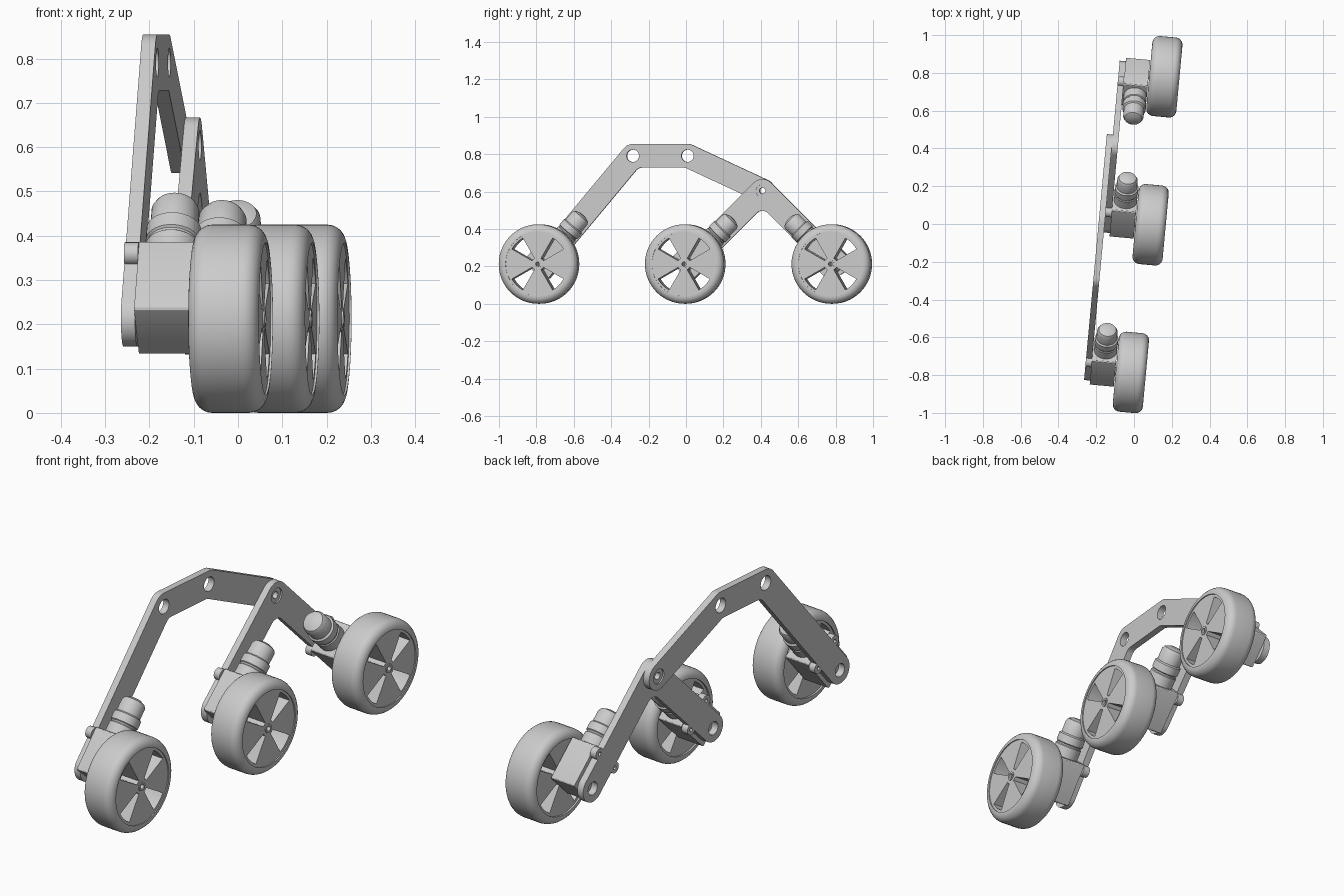
import bpy, bmesh, math
from mathutils import Matrix, Vector

if "Cube" in bpy.data.objects:
    bpy.data.objects.remove(bpy.data.objects["Cube"])

YAW = Matrix.Rotation(math.radians(-5.3), 4, 'Z')          # whole assembly is slightly turned
# profile axes (x, y, depth) -> (length y, height z, sideways x)
SIDE = Matrix(((0, 0, 1, 0), (1, 0, 0, 0), (0, 1, 0, 0), (0, 0, 0, 1)))
HW = 0.063                                                # half width of the arms


def add(name, me, smooth=True):
    ob = bpy.data.objects.new(name, me)
    bpy.context.collection.objects.link(ob)
    me.transform(YAW)
    if smooth:
        bpy.ops.object.select_all(action='DESELECT')
        ob.select_set(True)
        bpy.context.view_layer.objects.active = ob
        bpy.ops.object.shade_smooth_by_angle(angle=math.radians(30))
    return ob


def circle(c, r, n=32):
    return [(c[0] + r * math.cos(2 * math.pi * i / n), c[1] + r * math.sin(2 * math.pi * i / n)) for i in range(n)]


def fillet(pts, n=8):
    """Round each (point, radius) corner of a closed polygon."""
    out = []
    for i, (p, r) in enumerate(pts):
        p = Vector(p)
        a = (Vector(pts[i - 1][0]) - p).normalized()
        b = (Vector(pts[(i + 1) % len(pts)][0]) - p).normalized()
        half = a.angle(b) / 2
        c = p + (a + b).normalized() * (r / math.sin(half))
        s, e = p + a * (r / math.tan(half)) - c, p + b * (r / math.tan(half)) - c
        for k in range(n + 1):
            d = s.lerp(e, k / n).normalized() * r
            out.append(tuple(c + d))
    return out


def arm_outline(path):
    """Thick round-ended polyline."""
    P = [Vector(p) for p in path]
    P[0] += (P[0] - P[1]).normalized() * HW
    P[-1] += (P[-1] - P[-2]).normalized() * HW
    left, right = [], []
    for i, p in enumerate(P):
        d0 = (p - P[i - 1]).normalized() if i else (P[1] - p).normalized()
        d1 = (P[i + 1] - p).normalized() if i < len(P) - 1 else d0
        n = Vector((-d0.y - d1.y, d0.x + d1.x)).normalized()
        n *= HW / n.dot(Vector((-d0.y, d0.x)))
        end = i in (0, len(P) - 1)
        left.append((p + n, HW * (0.999 if end else 1)))
        right.append((p - n, HW * 0.999 if end else 0.045))
    return fillet(left + right[::-1])


def plate(name, loops, v0, v1):
    """Extruded flat profile; the inner loops become holes."""
    cu = bpy.data.curves.new(name, 'CURVE')
    cu.dimensions, cu.fill_mode, cu.extrude = '2D', 'BOTH', (v1 - v0) / 2
    for loop in loops:
        sp = cu.splines.new('POLY')
        sp.points.add(len(loop) - 1)
        for q, (x, y) in zip(sp.points, loop):
            q.co = (x, y, 0, 1)
        sp.use_cyclic_u = True
    tmp = bpy.data.objects.new("tmp", cu)
    bpy.context.collection.objects.link(tmp)
    me = bpy.data.meshes.new_from_object(tmp.evaluated_get(bpy.context.evaluated_depsgraph_get()))
    bpy.data.objects.remove(tmp)
    bm = bmesh.new()
    bm.from_mesh(me)
    bmesh.ops.remove_doubles(bm, verts=bm.verts, dist=1e-5)
    bmesh.ops.recalc_face_normals(bm, faces=bm.faces)
    bm.to_mesh(me)
    bm.free()
    me.transform(Matrix.Translation(((v0 + v1) / 2, 0, 0)) @ SIDE)
    return add(name, me)


def lathe(name, prof, mat, closed=False, n=48):
    """Spin (distance, radius) profile about local z."""
    bm = bmesh.new()
    rings = [[bm.verts.new((x, y, h)) for x, y in circle((0, 0), r, n)] for h, r in prof]
    for a, b in zip(rings, rings[1:] + (rings[:1] if closed else [])):
        if a is rings[-1] and not closed:
            break
        for i in range(n):
            bm.faces.new((a[i], a[(i + 1) % n], b[(i + 1) % n], b[i]))
    if not closed:
        bm.faces.new(rings[0])
        bm.faces.new(rings[-1])
    bmesh.ops.recalc_face_normals(bm, faces=bm.faces)
    me = bpy.data.meshes.new(name)
    bm.to_mesh(me)
    bm.free()
    me.transform(mat)
    return add(name, me)


def wheel(tag, u, z, v):
    at = Matrix.Translation((v, u, z)) @ SIDE
    arc = [(t * math.pi / 12) for t in range(7)]
    tyre = [(-0.08, 0.172)] + [(-0.042 - 0.038 * math.cos(t), 0.1745 + 0.038 * math.sin(t)) for t in arc]
    tyre += [(-h, r) for h, r in tyre[::-1]]
    lathe(tag + "_tyre", tyre, at, closed=True, n=64)
    # wheel disc with wedge windows either side of the level line
    loops = [circle((u, z), 0.174, 64), circle((u, z), 0.011, 16)]
    for base in (30, 120, 210, 300):
        angs = [math.radians(base + k * 5) for k in range(7)]
        loops.append([(u + 0.16 * math.cos(t), z + 0.16 * math.sin(t)) for t in angs] +
                     [(u + 0.035 * math.cos(t), z + 0.035 * math.sin(t)) for t in angs[::-3]])
    plate(tag + "_wheel_disc", loops, v - 0.072, v + 0.075)
    lathe(tag + "_hub", [(-0.1, 0.011), (-0.1, 0.02), (0.079, 0.02), (0.079, 0.011)], at, closed=True, n=24)


def drive(tag, u, z, v, deg):
    """Gearbox, motor and mounting lugs, laid along the arm; v is the plate's outer face."""
    d = Vector((math.cos(math.radians(deg)), math.sin(math.radians(deg))))
    n = Vector((-d.y, d.x))
    pt = lambda a, b: tuple(Vector((u, z)) + d * a + n * b)
    box = [(pt(a, b), 0.008) for a, b in ((-0.039, -0.081), (0.163, -0.081), (0.163, 0.081), (-0.039, 0.081))]
    plate(tag + "_gearbox", [fillet(box, 3)], v, v + 0.128)
    for s in (-1, 1):
        c = pt(0.134, s * 0.069)
        plate(tag + "_lug", [circle(c, 0.026, 24), circle(c, 0.009, 12)], v - 0.032, v)
    rot = Vector((0, d.x, d.y)).to_track_quat('Z', 'X').to_matrix().to_4x4()
    prof = [(0.15, 0.061), (0.212, 0.061), (0.216, 0.057), (0.222, 0.057), (0.226, 0.062),
            (0.262, 0.062), (0.268, 0.054), (0.318, 0.054), (0.333, 0.046), (0.343, 0.022)]
    lathe(tag + "_motor", prof, Matrix.Translation((v + 0.067, u, z)) @ rot, n=40)


front, middle, rear = (-0.784, 0.2125), (0.004, 0.2125), (0.791, 0.2125)
pivot = (0.398, 0.604)
bends = [(-0.30, 0.791), (-0.006, 0.791)]

# rocker arm (front wheel to pivot) and bogie arm (middle to rear wheel)
plate("rocker_arm", [arm_outline([front, *bends, pivot])] + [circle(b, 0.033) for b in bends] +
      [circle(front, 0.03), circle(pivot, 0.034)], -0.187, -0.155)
plate("bogie_arm", [arm_outline([middle, pivot, rear])] +
      [circle(middle, 0.03), circle(rear, 0.03), circle(pivot, 0.034)], -0.155, -0.123)
plate("pivot_bush", [circle(pivot, 0.0345), circle(pivot, 0.016, 20)], -0.18, -0.13)

# wheels with their drives
for tag, (u, z), v, deg in (("front", front, -0.155, 50), ("middle", middle, -0.123, 45), ("rear", rear, -0.123, 135)):
    wheel(tag, u, z, v + 0.211)
    drive(tag, u, z, v, deg)
